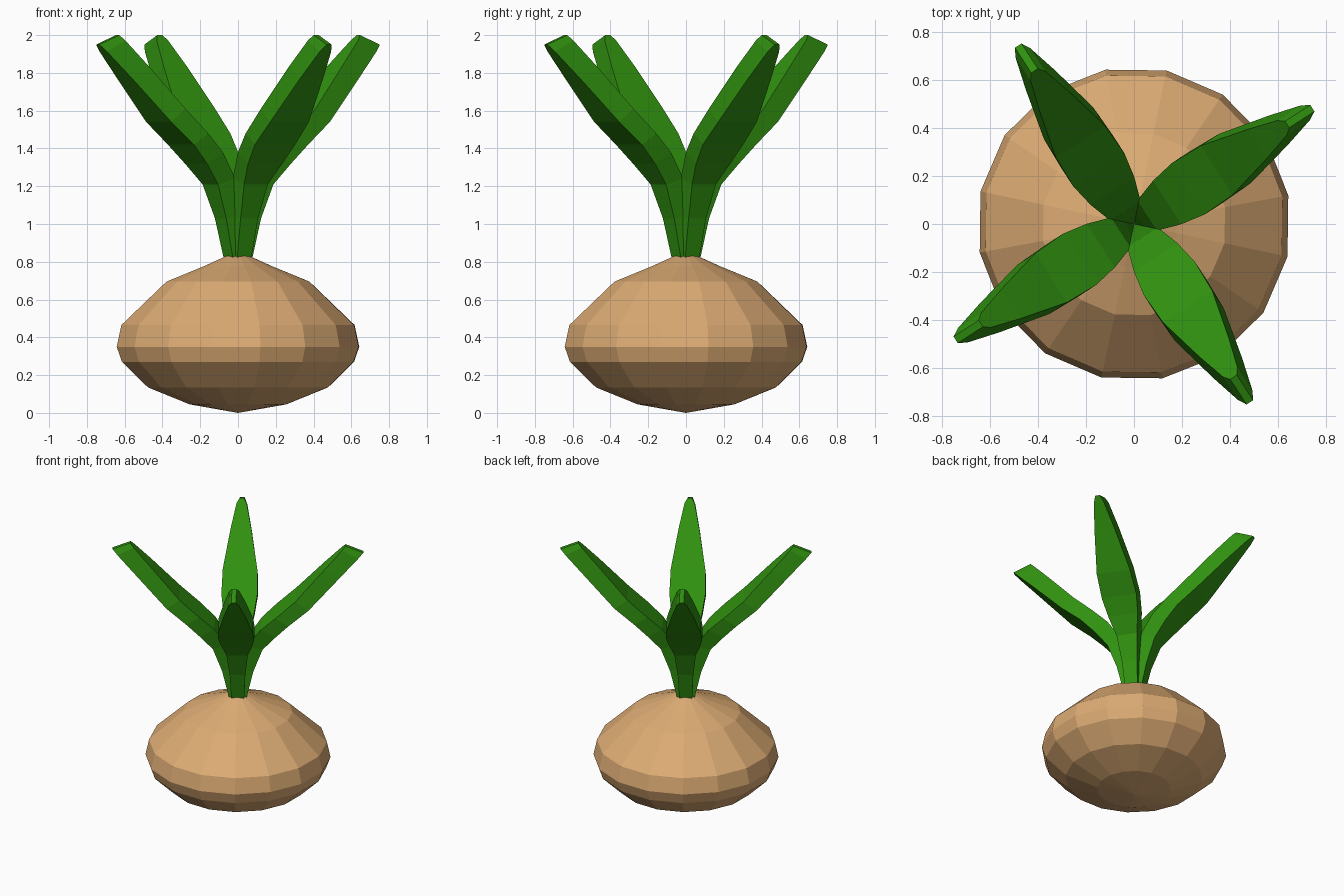
import bpy, bmesh, math

if "Cube" in bpy.data.objects:
    bpy.data.objects.remove(bpy.data.objects["Cube"])


def material(name, rgb):
    m = bpy.data.materials.new(name)
    m.diffuse_color = (*rgb, 1)
    m.use_nodes = True
    m.node_tree.nodes["Principled BSDF"].inputs["Base Color"].default_value = m.diffuse_color
    return m


def make_object(name, bm, mat):
    bmesh.ops.recalc_face_normals(bm, faces=bm.faces[:])
    mesh = bpy.data.meshes.new(name)
    bm.to_mesh(mesh)
    bm.free()
    mesh.materials.append(mat)
    obj = bpy.data.objects.new(name, mesh)
    bpy.context.collection.objects.link(obj)
    return obj


def loft(bm, rings):
    for a, b in zip(rings, rings[1:]):
        n = len(a)
        for i in range(n):
            j = (i + 1) % n
            bm.faces.new((a[i], a[j], b[j], b[i]))


tan = material("tan skin", (0.72, 0.41, 0.175))
green = material("leaf green", (0.03, 0.285, 0.005))

# Bulb: 16-sided turned profile (radius, height) with pointed ends
SIDES, TURN = 16, math.radians(10.5)
profile = [(0.26, 0.045), (0.485, 0.135), (0.625, 0.27), (0.653, 0.35),
           (0.628, 0.465), (0.385, 0.695), (0.18, 0.778), (0.06, 0.832)]
bm = bmesh.new()
rings = []
for r, z in profile:
    angles = [TURN + math.tau * i / SIDES for i in range(SIDES)]
    rings.append([bm.verts.new((r * math.cos(a), r * math.sin(a), z)) for a in angles])
loft(bm, rings)
for ring, z in ((rings[0], 0.0), (rings[-1], 0.84)):
    tip = bm.verts.new((0, 0, z))
    for i in range(SIDES):
        bm.faces.new((ring[i], ring[(i + 1) % SIDES], tip))
make_object("bulb", bm, tan)

# Leaf stations: inner (u, z), outer (u, z), half width
stations = [(0.00, 0.82, 0.06, 0.815, 0.045),
            (0.03, 1.05, 0.11, 1.03, 0.055),
            (0.065, 1.24, 0.175, 1.21, 0.075),
            (0.165, 1.38, 0.265, 1.32, 0.108),
            (0.27, 1.48, 0.36, 1.42, 0.127),
            (0.41, 1.61, 0.50, 1.54, 0.122),
            (0.61, 1.835, 0.715, 1.77, 0.073),
            (0.735, 1.972, 0.85, 1.912, 0.036),
            (0.76, 2.00, 0.885, 1.95, 0.016)]

# Four thick curved leaves, a quarter turn apart
for k in range(4):
    ang = math.radians(33 + 90 * k)
    c, s = math.cos(ang), math.sin(ang)
    bm = bmesh.new()
    rings = []
    for ui, zi, uo, zo, w in stations:
        corners = [(ui, -w, zi), (ui, w, zi), (uo, w, zo), (uo, -w, zo)]
        rings.append([bm.verts.new((u * c - v * s, u * s + v * c, z)) for u, v, z in corners])
    loft(bm, rings)
    bm.faces.new(rings[0])
    bm.faces.new(rings[-1])
    make_object(f"leaf_{k + 1}", bm, green)
